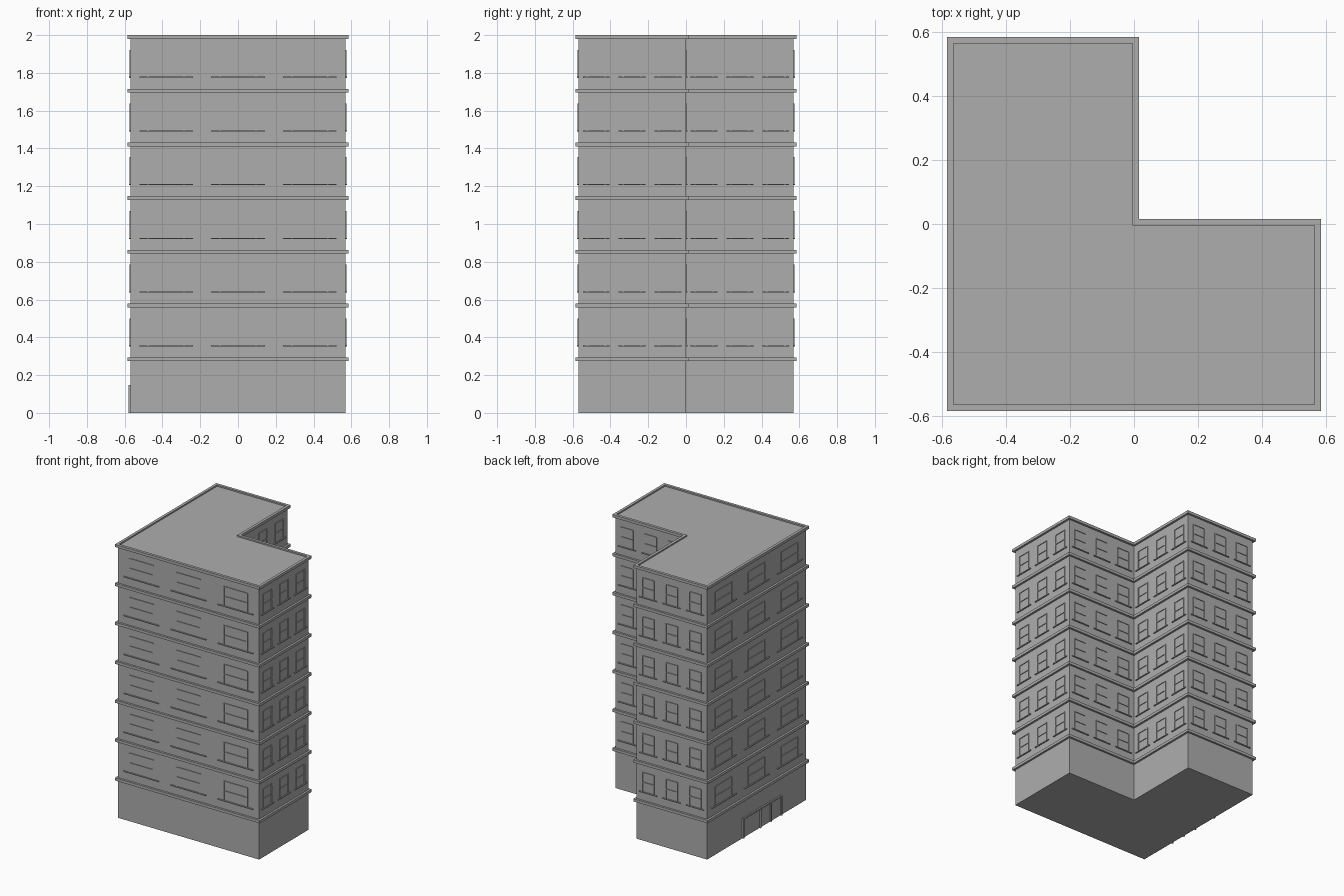
import bpy, bmesh
from mathutils import Vector, Matrix

if "Cube" in bpy.data.objects:
    bpy.data.objects.remove(bpy.data.objects["Cube"])

W = 0.57            # half width of the walls
H = 0.2843          # storey height
STOREYS = 7
LEDGE = 0.015       # ledge overhang

stone = bpy.data.materials.new("grey_stone")
stone.diffuse_color = (0.42, 0.42, 0.42, 1)
stone.use_nodes = True
stone.node_tree.nodes["Principled BSDF"].inputs["Base Color"].default_value = stone.diffuse_color


def finish(name, bm):
    bmesh.ops.recalc_face_normals(bm, faces=bm.faces[:])
    mesh = bpy.data.meshes.new(name)
    bm.to_mesh(mesh)
    bm.free()
    mesh.materials.append(stone)
    obj = bpy.data.objects.new(name, mesh)
    bpy.context.collection.objects.link(obj)
    return obj


def l_plan(d):
    """L-shaped floor plan, counter-clockwise, grown outward by d."""
    a = W + d
    return [(-a, -a), (a, -a), (a, d), (d, d), (d, a), (-a, a)]


def l_prism(bm, d, z0, z1):
    face = bm.faces.new([bm.verts.new((x, y, z0)) for x, y in l_plan(d)])
    res = bmesh.ops.extrude_face_region(bm, geom=[face])
    top = [v for v in res["geom"] if isinstance(v, bmesh.types.BMVert)]
    bmesh.ops.translate(bm, verts=top, vec=(0, 0, z1 - z0))
    return next(f for f in res["geom"] if isinstance(f, bmesh.types.BMFace))


def wall_box(bm, start, along, out, u, z, width, height, depth):
    """Box on a wall: u along it, z up, half sunk so it stands out by depth."""
    c = start + along * u
    m = Matrix((along * width, out * depth * 2, Vector((0, 0, height)))).transposed().to_4x4()
    m.translation = (c.x, c.y, z)
    bmesh.ops.create_cube(bm, size=1, matrix=m)


# Walls
bm = bmesh.new()
l_prism(bm, 0, 0, STOREYS * H)
finish("walls", bm)

# Ledges between storeys
bm = bmesh.new()
for k in range(1, STOREYS):
    l_prism(bm, LEDGE, k * H - 0.01, k * H + 0.01)
finish("storey_ledges", bm)

# Roof with a low rim
bm = bmesh.new()
roof = l_prism(bm, LEDGE, STOREYS * H - 0.01, STOREYS * H + 0.01)
bmesh.ops.inset_region(bm, faces=[roof], thickness=0.02, use_even_offset=True)
res = bmesh.ops.extrude_discrete_faces(bm, faces=[roof])
bmesh.ops.delete(bm, geom=[], context="FACES")
bmesh.ops.translate(bm, verts=res["faces"][0].verts[:], vec=(0, 0, -0.012))
low = res["faces"][0]
# Close the inner sides of the rim
rim = [e for e in bm.edges if e.is_boundary]
bmesh.ops.bridge_loops(bm, edges=rim)
finish("roof", bm)

# Windows: three per wall on every upper storey
frames, sills = bmesh.new(), bmesh.new()
plan = [Vector((x, y, 0)) for x, y in l_plan(0)]
for i, start in enumerate(plan):
    side = plan[(i + 1) % 6] - start
    length = side.length
    along = side.normalized()
    out = Vector((along.y, -along.x, 0))
    for k in range(1, STOREYS):
        for n in (1, 3, 5):
            u, w, z = length * n / 6, length / 6, k * H
            for s in (-1, 1):
                wall_box(frames, start, along, out, u + s * w / 2, z + H / 2, 0.006, H / 2, 0.005)
            for t in (0.5, 0.75):
                wall_box(frames, start, along, out, u, z + H * t, w, 0.006, 0.005)
            wall_box(sills, start, along, out, u, z + H / 4, length / 4, 0.006, 0.008)
finish("window_frames", frames)
finish("window_sills", sills)

# Entrance on the left wall: posts under a lintel
bm = bmesh.new()
start, along, out = Vector((-W, 0, 0)), Vector((0, 1, 0)), Vector((-1, 0, 0))
for y in (0.16, -0.04, -0.16, -0.28):
    wall_box(bm, start, along, out, y, H / 4, 0.01, H / 2, 0.01)
wall_box(bm, start, along, out, -0.06, H / 2, 0.45, 0.01, 0.01)
finish("entrance_frame", bm)
